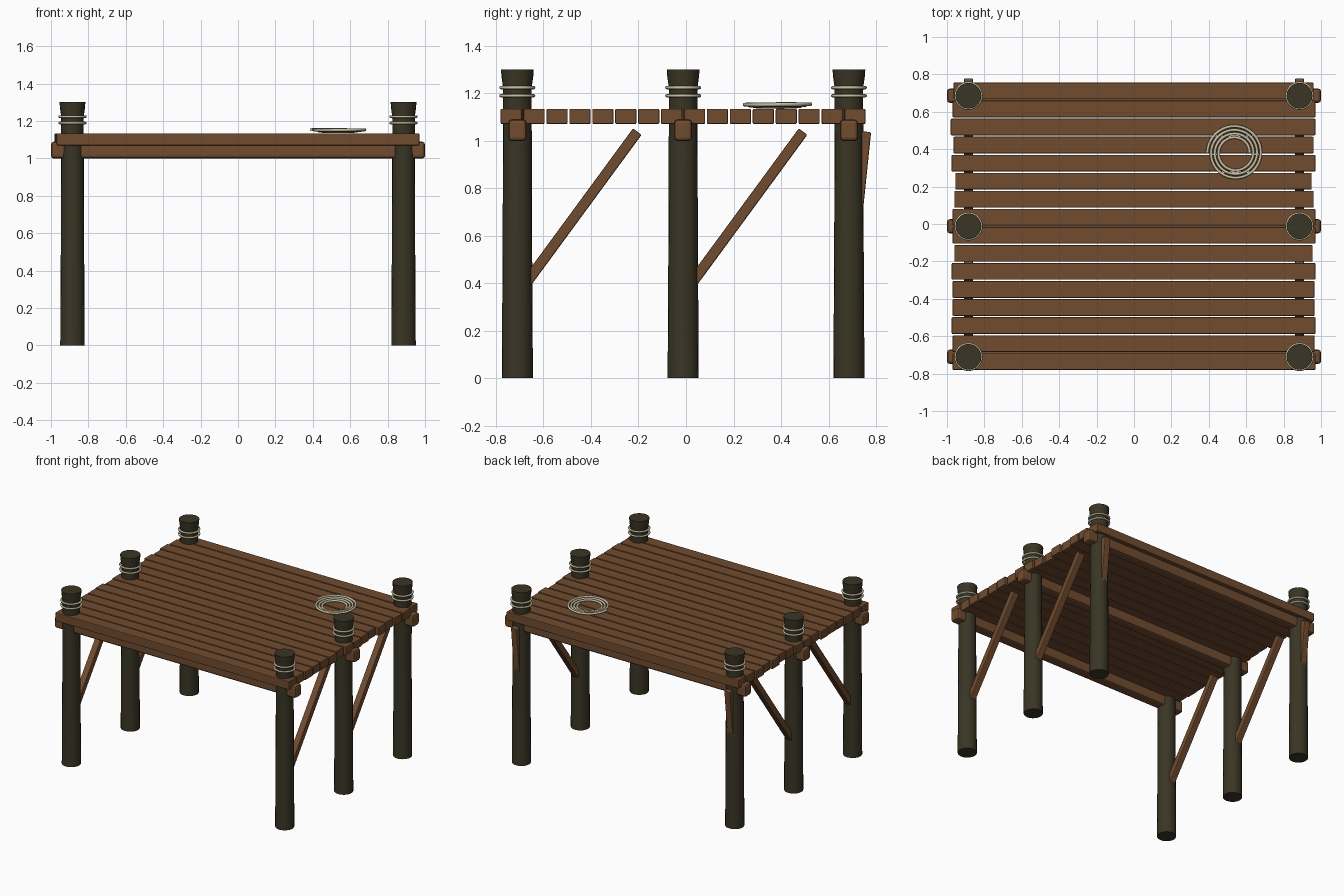
import bpy, bmesh, math
from mathutils import Vector

if "Cube" in bpy.data.objects:
    bpy.data.objects.remove(bpy.data.objects["Cube"])


def mat(name, rgb):
    m = bpy.data.materials.new(name)
    m.diffuse_color = (*rgb, 1)
    m.use_nodes = True
    m.node_tree.nodes["Principled BSDF"].inputs["Base Color"].default_value = m.diffuse_color
    return m


WOOD = mat("brown wood", (0.165, 0.072, 0.029))
PILE = mat("dark pile wood", (0.042, 0.036, 0.018))
ROPE = mat("pale rope", (0.58, 0.53, 0.36))

PILE_X = 0.885
PILE_Y = (-0.71, -0.012, 0.686)


def finish(bm, name, m, smooth=None):
    bmesh.ops.recalc_face_normals(bm, faces=bm.faces)
    me = bpy.data.meshes.new(name)
    bm.to_mesh(me)
    bm.free()
    me.materials.append(m)
    ob = bpy.data.objects.new(name, me)
    bpy.context.collection.objects.link(ob)
    if smooth:
        bpy.ops.object.select_all(action='DESELECT')
        ob.select_set(True)
        bpy.context.view_layer.objects.active = ob
        bpy.ops.object.shade_smooth_by_angle(angle=math.radians(smooth))
    return ob


def box(name, centre, size, bevel, m, tilt=0.0):
    bm = bmesh.new()
    bmesh.ops.create_cube(bm, size=1)
    bmesh.ops.scale(bm, vec=size, verts=bm.verts)
    bmesh.ops.bevel(bm, geom=bm.edges[:], offset=bevel, segments=2,
                    profile=0.5, affect='EDGES')
    ob = finish(bm, name, m)
    ob.location = centre
    ob.rotation_euler.x = tilt
    return ob


def lathe(name, profile, sides, m, x, y):
    bm = bmesh.new()
    rings = [[bm.verts.new((r * math.cos(2 * math.pi * i / sides),
                            r * math.sin(2 * math.pi * i / sides), z))
              for i in range(sides)] for r, z in profile]
    for a, b in zip(rings, rings[1:]):
        for i in range(sides):
            j = (i + 1) % sides
            bm.faces.new((a[i], a[j], b[j], b[i]))
    bm.faces.new(rings[0])
    bm.faces.new(rings[-1])
    ob = finish(bm, name, m, 40)
    ob.location = (x, y, 0)


def rope(name, points, radius, closed):
    cu = bpy.data.curves.new(name, 'CURVE')
    cu.dimensions = '3D'
    cu.bevel_depth = radius
    cu.bevel_resolution = 2
    cu.use_fill_caps = True
    sp = cu.splines.new('POLY')
    sp.points.add(len(points) - 1)
    for p, co in zip(sp.points, points):
        p.co = (*co, 1)
    sp.use_cyclic_u = closed
    cu.materials.append(ROPE)
    ob = bpy.data.objects.new(name, cu)
    bpy.context.collection.objects.link(ob)


# deck planks, each with slightly different ends
ENDS = [(-.97, .97), (-.97, .965), (-.975, .97), (-.97, .965), (-.97, .965),
        (-.975, .97), (-.96, .955), (-.97, .97), (-.97, .97), (-.96, .96),
        (-.955, .95), (-.975, .97), (-.965, .96), (-.98, .97), (-.97, .97),
        (-.965, .96)]
for i, (a, b) in enumerate(ENDS):
    box(f"deck_plank_{i + 1}", ((a + b) / 2, -0.736 + i * 0.0965, 1.102),
        (b - a, 0.089, 0.064), 0.005, WOOD)

# cross beams under the deck
for i, y in enumerate(PILE_Y):
    box(f"cross_beam_{i + 1}", (0, y, 1.044), (2.0, 0.076, 0.09), 0.015, WOOD)

# piles with flared heads, rope lashings and diagonal braces
PROFILE = [(0.0655, 0), (0.062, 0.6), (0.060, 1.21), (0.062, 1.235),
           (0.067, 1.27), (0.069, 1.3)]
for side, sx in (("left", -1), ("right", 1)):
    for i, y in enumerate(PILE_Y):
        x = sx * PILE_X
        lathe(f"pile_{side}_{i + 1}", PROFILE, 20, PILE, x, y)
        for k, z in enumerate((1.189, 1.223)):
            ring = [(x + 0.069 * math.cos(t * math.pi / 14),
                     y + 0.069 * math.sin(t * math.pi / 14), z)
                    for t in range(28)]
            rope(f"lashing_{side}_{i + 1}_{k + 1}", ring, 0.007, True)
        foot = Vector((x, y, 0.35))
        head = Vector((x, min(y + 0.505, 0.757), 1.038))
        d = head - foot
        box(f"brace_{side}_{i + 1}", (foot + head) / 2,
            (0.048, 0.045, d.length), 0.006, WOOD, -math.atan2(d.y, d.z))

# coiled rope lying on the deck, rising slightly outward
TURNS, N = 3.5, 140
coil = []
for i in range(N + 1):
    t = i / N
    a = t * TURNS * 2 * math.pi
    r = 0.078 + 0.070 * t
    coil.append((0.54 + r * math.cos(a), 0.38 + r * math.sin(a),
                 1.142 + 0.012 * t))
rope("rope_coil", coil, 0.008, False)
